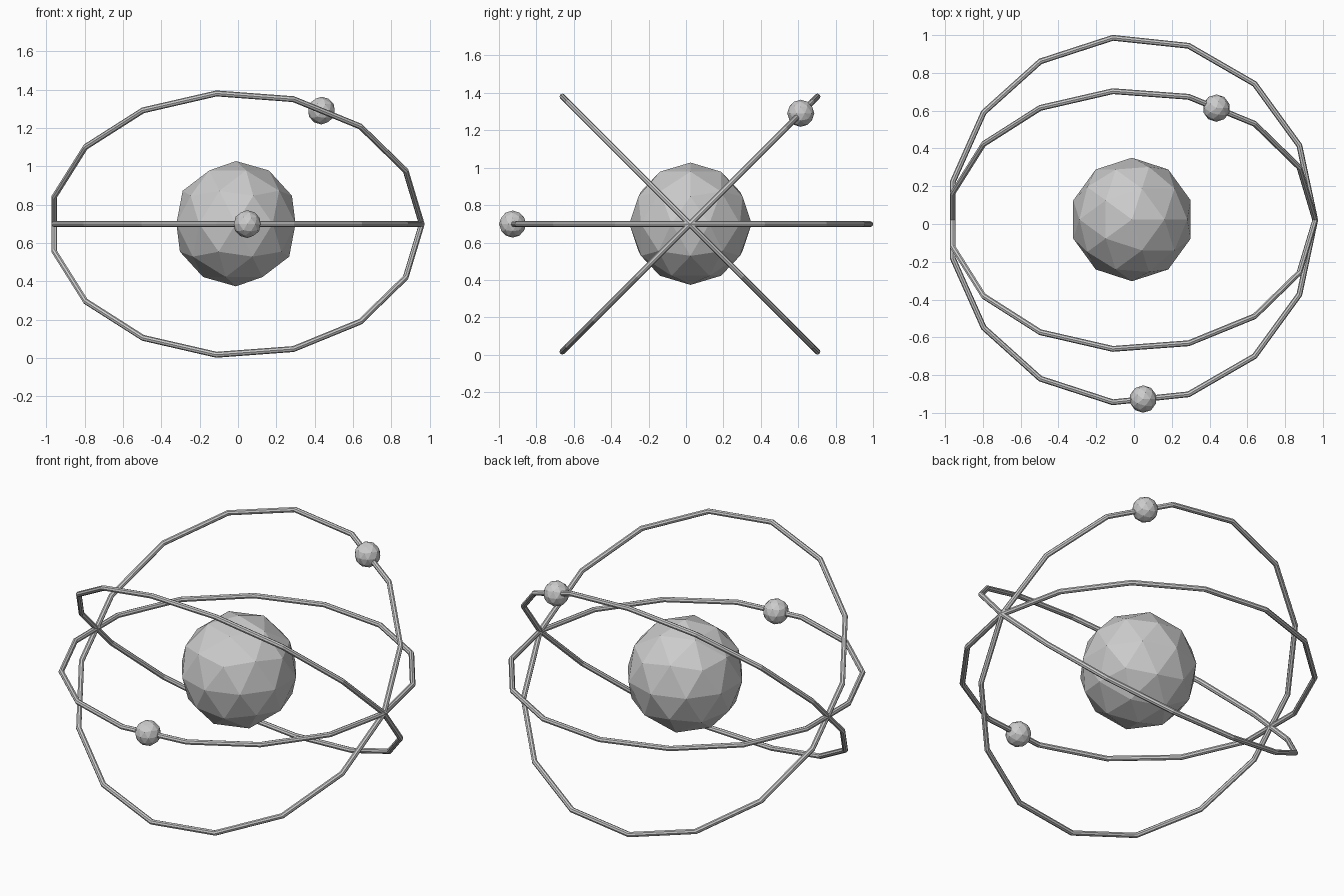
import bpy
from math import radians, cos, sin
from mathutils import Vector, Matrix

if "Cube" in bpy.data.objects:
    bpy.data.objects.remove(bpy.data.objects["Cube"])

CENTRE = Vector((-0.0107, 0.021, 0.6985))
RING_R, TUBE_R, SIDES = 0.97, 0.0155, 15


def ball(name, radius, location):
    bpy.ops.mesh.primitive_ico_sphere_add(subdivisions=2, radius=radius, location=location)
    bpy.context.object.name = name


def ring(name, tilt):
    bpy.ops.mesh.primitive_torus_add(major_segments=SIDES, minor_segments=8,
                                     major_radius=RING_R, minor_radius=TUBE_R,
                                     location=CENTRE, rotation=(radians(tilt), 0, 0))
    bpy.context.object.name = name


def on_ring(tilt, step, t):
    """Point at fraction t along straight ring segment number step."""
    a, b = (Vector((RING_R * cos(radians(24 * k)), RING_R * sin(radians(24 * k)), 0))
            for k in (step, step + 1))
    return CENTRE + Matrix.Rotation(radians(tilt), 3, 'X') @ a.lerp(b, t)


# central core
ball("nucleus", 0.327, CENTRE + Vector((0, 0.003, 0.002)))

# three orbits sharing the x axis
ring("level_orbit", 0)
ring("orbit_rising_back", 45)
ring("orbit_rising_front", -45)

# small balls riding on two of the orbits
ball("level_electron", 0.0725, on_ring(0, 11, 0.4))
ball("raised_electron", 0.0725, on_ring(45, 2, 0.58))
